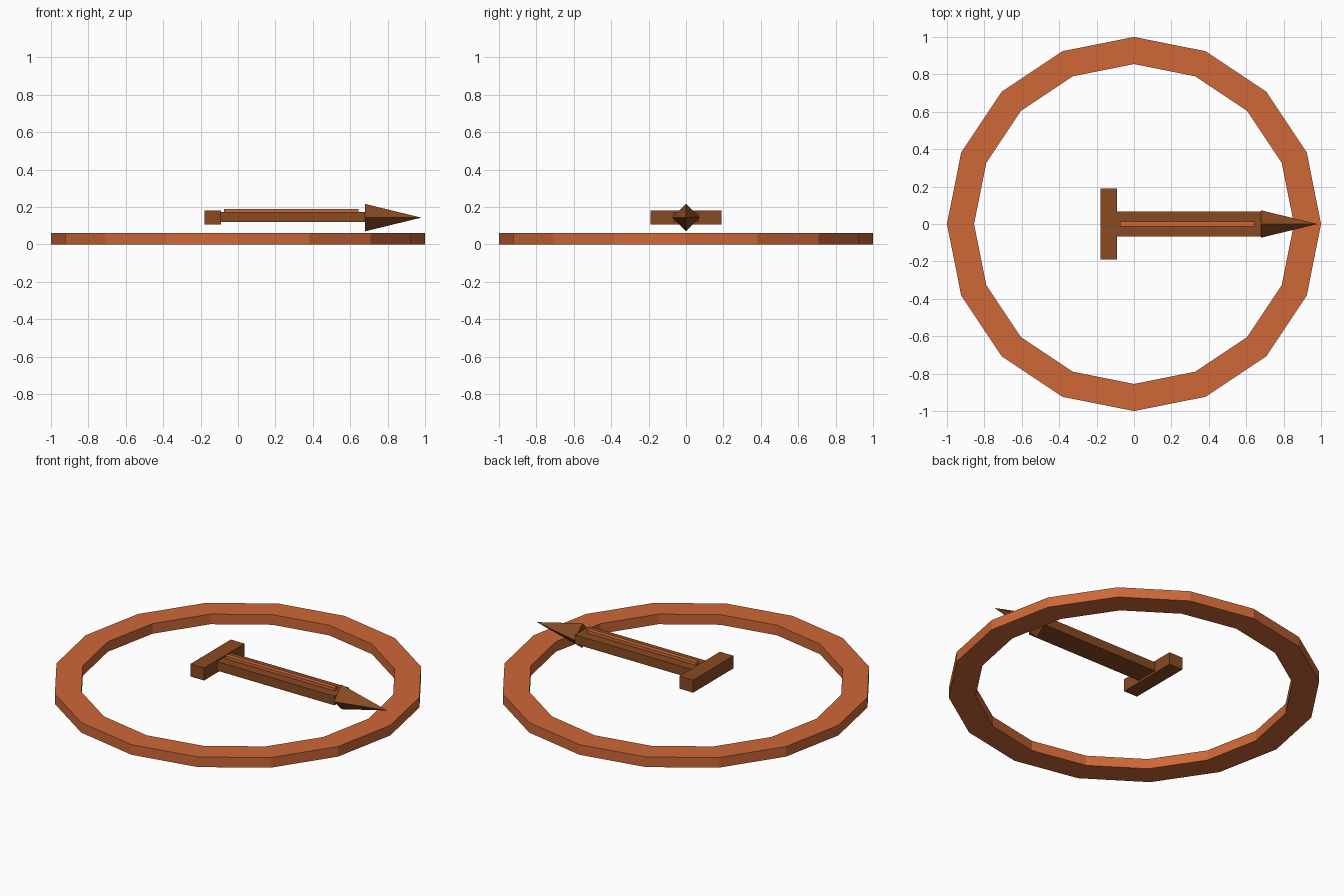
import bpy, bmesh
from math import cos, sin, pi
from mathutils import Matrix

old = bpy.data.objects.get("Cube")
if old:
    bpy.data.objects.remove(old, do_unlink=True)


def material(name, rgb):
    mat = bpy.data.materials.new(name)
    mat.use_nodes = True
    mat.diffuse_color = (*rgb, 1)
    mat.node_tree.nodes["Principled BSDF"].inputs["Base Color"].default_value = (*rgb, 1)
    return mat


COPPER = material("copper orange", (0.62, 0.14, 0.04))
BROWN = material("dark brown", (0.25, 0.07, 0.016))


def finish(name, bm, mat):
    bmesh.ops.recalc_face_normals(bm, faces=bm.faces)
    mesh = bpy.data.meshes.new(name)
    bm.to_mesh(mesh)
    bm.free()
    mesh.materials.append(mat)
    obj = bpy.data.objects.new(name, mesh)
    bpy.context.collection.objects.link(obj)
    return obj


def box(name, low, high, mat):
    bm = bmesh.new()
    size = [h - l for l, h in zip(low, high)]
    middle = [(h + l) / 2 for l, h in zip(low, high)]
    bmesh.ops.create_cube(bm, size=1, matrix=Matrix.Translation(middle) @ Matrix.Diagonal((*size, 1)))
    return finish(name, bm, mat)


def ring(name, inner, outer, height, sides, mat):
    bm = bmesh.new()
    profile = [(inner, 0), (outer, 0), (outer, height), (inner, height)]
    loops = []
    for i in range(sides):
        a = 2 * pi * i / sides
        loops.append([bm.verts.new((r * cos(a), r * sin(a), z)) for r, z in profile])
    for i, here in enumerate(loops):
        there = loops[(i + 1) % sides]
        for k in range(4):
            n = (k + 1) % 4
            bm.faces.new((here[k], there[k], there[n], here[n]))
    return finish(name, bm, mat)


# Faceted outer ring
ring("outer_ring", 0.855, 1.0, 0.06, 16, COPPER)

# Pointer: tail bar, shaft and raised inlay
box("tail_bar", (-0.18, -0.19, 0.107), (-0.09, 0.19, 0.181), BROWN)
box("pointer_shaft", (-0.09, -0.068, 0.119), (0.68, 0.068, 0.173), BROWN)
box("shaft_inlay", (-0.075, -0.013, 0.165), (0.643, 0.013, 0.19), COPPER)

# Four-sided pointer tip with its ridges up, down and to both sides
bm = bmesh.new()
bmesh.ops.create_cone(bm, cap_ends=True, segments=4, radius1=0.073, radius2=0, depth=0.3,
                      matrix=Matrix.Translation((0.83, 0, 0.143)) @ Matrix.Rotation(pi / 2, 4, "Y"))
finish("pointer_tip", bm, BROWN)
